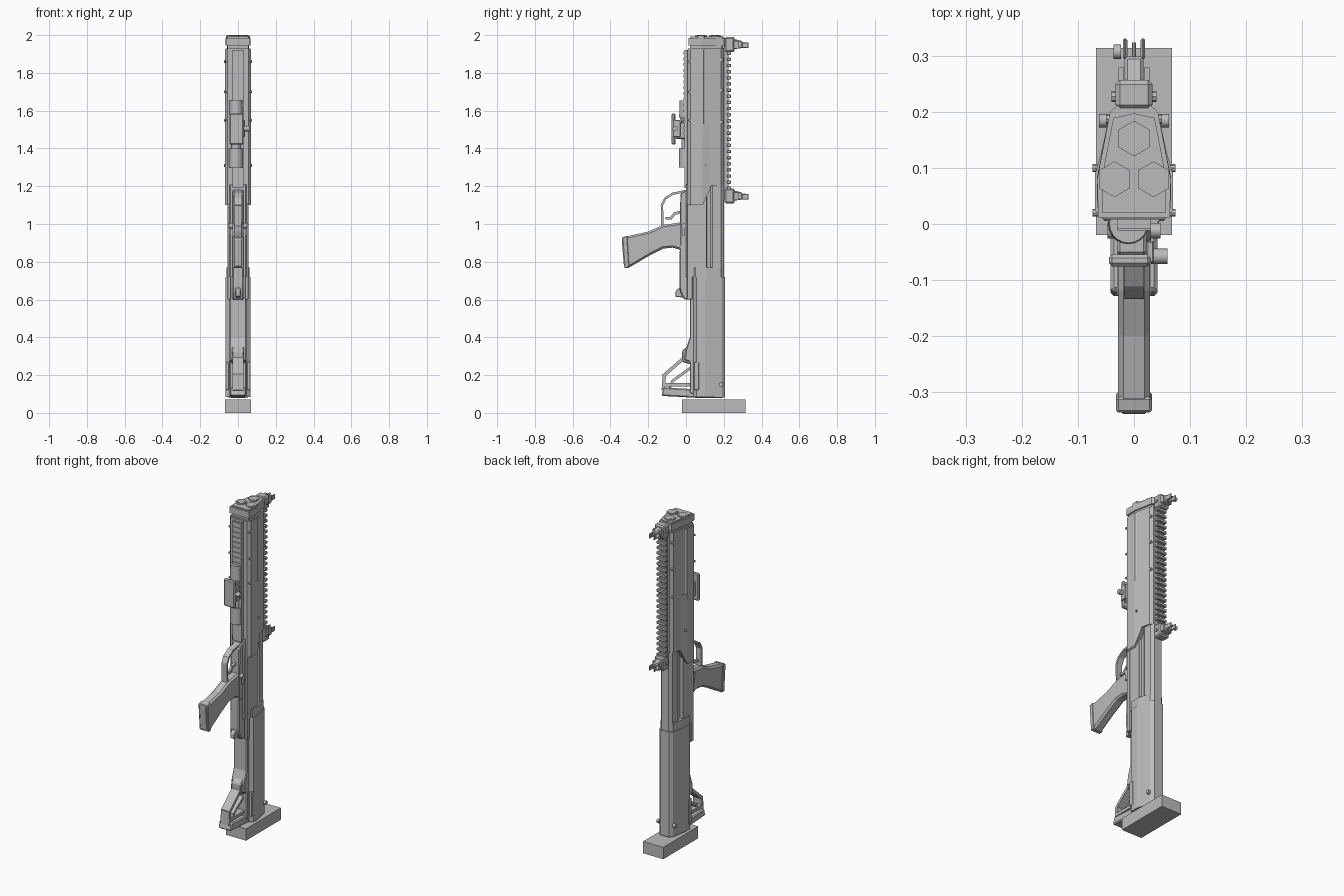
import bpy, bmesh, math
from mathutils import Vector, Matrix

cube = bpy.data.objects.get("Cube")
if cube:
    bpy.data.objects.remove(cube)

grey = bpy.data.materials.new("mid grey")
grey.use_nodes = True
grey.diffuse_color = (0.5, 0.5, 0.5, 1)
grey.node_tree.nodes["Principled BSDF"].inputs["Base Color"].default_value = (0.5, 0.5, 0.5, 1)


def finish(name, bm, bevel=0.0):
    bmesh.ops.recalc_face_normals(bm, faces=bm.faces)
    mesh = bpy.data.meshes.new(name)
    bm.to_mesh(mesh)
    bm.free()
    mesh.materials.append(grey)
    obj = bpy.data.objects.new(name, mesh)
    bpy.context.collection.objects.link(obj)
    if bevel:
        mod = obj.modifiers.new("edge bevel", "BEVEL")
        mod.width, mod.segments = bevel, 1
    return obj


def extrude(name, points, vec, bevel=0.0):
    bm = bmesh.new()
    face = bm.faces.new([bm.verts.new(p) for p in points])
    out = bmesh.ops.extrude_face_region(bm, geom=[face])
    moved = [v for v in out["geom"] if isinstance(v, bmesh.types.BMVert)]
    bmesh.ops.translate(bm, verts=moved, vec=vec)
    return finish(name, bm, bevel)


def side(name, yz, half, bevel=0.0, x=0.0):
    """Side profile in y, z given a thickness across x."""
    return extrude(name, [(x - half, y, z) for y, z in yz], (2 * half, 0, 0), bevel)


def section(name, half_xy, z0, z1, bottom=None):
    """Mirrored cross-section in x, y raised along z; bottom(y) slants the lower end."""
    pts = half_xy + [(-x, y) for x, y in reversed(half_xy) if x > 0]
    obj = extrude(name, [(x, y, z0) for x, y in pts], (0, 0, z1 - z0))
    if bottom:
        for v in obj.data.vertices:
            if abs(v.co.z - z0) < 1e-5:
                v.co.z += bottom(v.co.y)
    return obj


def box(name, x0, x1, y0, y1, z0, z1, bevel=0.0):
    return side(name, [(y0, z0), (y1, z0), (y1, z1), (y0, z1)], (x1 - x0) / 2, bevel, (x0 + x1) / 2)


def rod(name, centre, r, length, axis="Z", sides=16, r2=None, turn=0.0):
    bm = bmesh.new()
    bmesh.ops.create_cone(bm, cap_ends=True, segments=sides, radius1=r,
                          radius2=r if r2 is None else r2, depth=length,
                          matrix=Matrix.Rotation(turn, 4, "Z"))
    spin = {"Z": Matrix(), "X": Matrix.Rotation(math.pi / 2, 4, "Y"),
            "Y": Matrix.Rotation(math.pi / 2, 4, "X")}[axis]
    bm.transform(Matrix.Translation(Vector(centre)) @ spin)
    for f in bm.faces:
        f.smooth = sides > 8 and len(f.verts) == 4
    return finish(name, bm)


def strut(name, path, width, half, x=0.0):
    """Flat bars following a y, z path."""
    for a, b in zip(path, path[1:]):
        a, b = Vector(a), Vector(b)
        d = (b - a).normalized() * width / 2
        n = Vector((-d.y, d.x))
        side(name, [a - d * .6 + n, b + d * .6 + n, b + d * .6 - n, a - d * .6 - n], half, 0, x)


# Display base
box("base", -.068, .068, -.02, .315, 0, .072)

# Buttstock shell
section("stock", [(.045, .04), (.065, .055), (.065, .1), (.045, .19), (.03, .207), (0, .207)],
        .085, .72, lambda y: -.02 * (y - .04))
section("stock_shoulder", [(.045, .03), (.06, .05), (.06, .11), (.042, .185), (.025, .198), (0, .198)],
        .72, .77)
side("stock_underside", [(.02, .1), (.06, .1), (.06, .78), (.035, .78), (.035, .72), (.02, .66),
                         (.02, .4), (0, .34), (-.01, .28), (.02, .27)], .045, .005)
side("butt_pad", [(-.13, .09), (.05, .08), (.2, .08), (.2, .11), (.05, .125), (-.12, .135)], .042, .006)
for s in (-1, 1):
    box("stock_side_panel", s * .057 - .01, s * .057 + .01, .04, .07, .12, .27, .004)
    rod("stock_pin", (s * .055, .185, .15), .012, .015, "X", 10)

# Open frame at the toe
strut("toe_frame", [(-.12, .125), (-.115, .2), (.0, .3), (.02, .35)], .018, .028)
strut("toe_brace", [(-.085, .135), (-.07, .17), (.02, .235)], .014, .022)
strut("toe_floor", [(-.12, .15), (.04, .15)], .018, .03)
side("toe_hinge", [(-.02, .27), (.05, .25), (.05, .38), (.015, .36), (-.02, .33)], .032, .005)

# Receiver with side grooves and lower frame
section("receiver", [(.04, .0), (.055, .02), (.055, .1), (.038, .11), (.038, .13), (.045, .14),
                     (.04, .185), (.025, .202), (0, .202)], .72, 1.21)
side("lower_frame", [(.03, .6), (.03, 1.19), (0, 1.18), (-.03, 1.16), (-.035, .67), (-.03, .64), (-.01, .6)],
     .03, .005)
side("release_button", [(-.01, .66), (-.04, .66), (-.055, .645), (-.055, .615), (-.01, .61)], .014, .003)
for s in (-1, 1):
    box("lower_side_rail", s * .046 - .01, s * .046 + .01, .005, .035, .6, 1.11, .004)
    box("groove_bar", s * .05 - .005, s * .05 + .005, .1, .108, .73, 1.2)
    rod("selector", (s * .035, -.012, .99), .014, .025, "X", 12)
    box("selector_lever", s * .043 - .004, s * .043 + .004, -.02, -.004, .94, .99)
    rod("frame_pin", (s * .03, -.012, .85), .007, .006, "X", 10)

# Grip, trigger and guard
side("grip", [(-.02, 1.01), (-.12, .995), (-.2, .96), (-.335, .93), (-.34, .915), (-.328, .768),
              (-.3, .77), (-.19, .835), (-.12, .87), (-.07, .875), (-.02, .86)], .029, .01)
side("grip_cap", [(-.31, .937), (-.338, .93), (-.326, .766), (-.3, .768)], .032, .004)
strut("trigger_guard", [(.0, 1.175), (-.07, 1.16), (-.11, 1.135), (-.127, 1.1), (-.125, .985)], .012, .018)
strut("trigger", [(-.02, 1.065), (-.06, 1.055), (-.08, 1.03), (-.105, 1.03)], .014, .007)

# Barrel housing and pump sleeve
section("barrel_housing", [(.055, .01), (.066, .03), (.066, .085), (.046, .185), (.03, .2), (0, .2)],
        1.2, 1.93)
section("pump_sleeve", [(.055, .008), (.07, .025), (.07, .088), (.058, .13), (0, .13)],
        1.1, 1.53, lambda y: max(0, y - .09) * 2.2)
section("pump_upper", [(.055, .008), (.07, .025), (.07, .092), (.062, .1), (0, .1)], 1.5, 1.925)
box("pump_keel", -.03, .03, -.008, .02, 1.19, 1.92)
for z in (1.31, 1.55, 1.7, 1.86):
    rod("housing_screw", (0, .1 if z < 1.5 else .02, z), .007, .148, "X", 8)
for z in (1.54, 1.71, 1.87):
    rod("rib_screw", (0, .188, z), .009, .1, "X", 8)

# Muzzle block with three hexagonal tube nuts
section("muzzle_collar", [(.064, .012), (.066, .08), (.043, .2), (.03, .212), (0, .212)], 1.945, 1.985)
section("muzzle_neck", [(.056, .02), (.058, .08), (.037, .19), (0, .198)], 1.92, 1.992)
for x, y in ((-.035, .08), (.035, .08), (0, .153)):
    rod("tube_nut", (x, y, 1.985), .032, .028, sides=6)
    rod("tube_plug", (x, y, 1.99), .021, .02, sides=6)

# Upper accessory rail
box("rail_bed", -.022, .022, .203, .224, 1.15, 1.985)
box("rail_foot_low", -.025, .025, .19, .222, 1.13, 1.21)
box("rail_foot_high", -.025, .025, .18, .222, 1.93, 1.985)
for i in range(24):
    z = 1.18 + i * .0325
    side("rail_tooth", [(.216, z), (.238, z), (.238, z + .018), (.216, z + .018)], .033, .003)

# Lower accessory rail
for i in range(15):
    z = 1.47 + i * .0305
    box("lower_rail_tooth", -.03, .03, -.012, .012, z, z + .016)

# Folding sights, front and rear
for label, z in (("front_sight", 1.95), ("rear_sight", 1.148)):
    box(label + "_mount", -.033, .033, .205, .258, z - .04, z + .04, .008)
    side(label + "_arm", [(.25, z - .025), (.3, z - .018), (.3, z + .018), (.25, z + .03)], .017, .005)
    for s in (-1, 1):
        box(label + "_ear", s * .023 - .005, s * .023 + .005, .25, .28, z - .02, z + .02)
        box(label + "_wing", s * .016 - .004, s * .016 + .004, .295, .332, z - .018, z + .012, .003)
    rod(label + "_post", (0, .31, z), .004, .03, "Y", 8)
    rod(label + "_knob", (-.03, .308, z), .013, .014, "X", 12)
    rod(label + "_clamp", (0, .228, z), .01, .08, "X", 8)

# Torch beneath the pump
for name, z0, z1, r, r2 in (("torch_lens", 1.57, 1.655, .036, .034), ("torch_neck", 1.54, 1.57, .025, .036),
                            ("torch_body", 1.4, 1.55, .025, .025), ("torch_tail", 1.3, 1.4, .037, .037)):
    rod(name, (-.01, 0, (z0 + z1) / 2), r, z1 - z0, r2=r2, sides=20)
box("torch_clamp", -.03, .022, -.055, 0, 1.45, 1.54, .005)
box("torch_plate", -.045, .03, -.076, -.055, 1.42, 1.585, .006)
box("clamp_jaw", .022, .036, -.07, -.03, 1.46, 1.55, .003)
rod("clamp_screw", (.045, -.058, 1.505), .014, .03, "X", 12)
